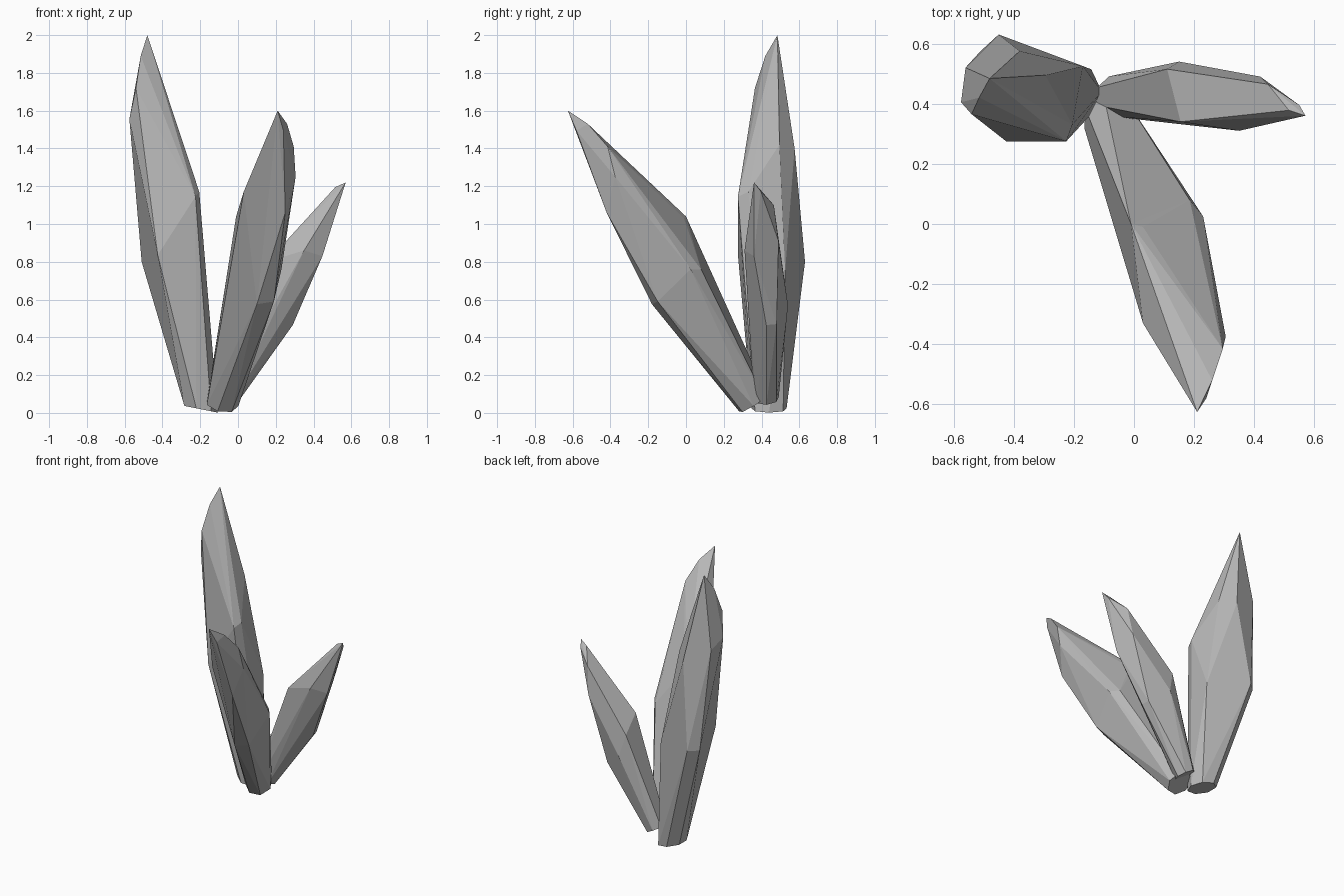
import bpy, bmesh
from math import radians, cos, sin, tau
from mathutils import Vector

if "Cube" in bpy.data.objects:
    bpy.data.objects.remove(bpy.data.objects["Cube"])

stone = bpy.data.materials.new("dark_stone")
stone.diffuse_color = (.47, .47, .47, 1)
stone.use_nodes = True
stone.node_tree.nodes["Principled BSDF"].inputs["Base Color"].default_value = stone.diffuse_color


def base_ring(centre, axis, radius, sides=7):
    """Small polygon at the root of a crystal, square to its axis."""
    turn = Vector((0, 0, 1)).rotation_difference(Vector(axis))
    return [Vector(centre) + turn @ Vector((radius * cos(tau * i / sides),
                                            radius * sin(tau * i / sides), 0))
            for i in range(sides)]


def crystal(name, base, shoulders, tip):
    """Cut crystal: the faceted hull around root ring, shoulder corners and tip."""
    bm = bmesh.new()
    for p in base + [Vector(s) for s in shoulders] + [Vector(tip)]:
        bm.verts.new(p)
    bmesh.ops.convex_hull(bm, input=bm.verts[:])
    loose = [v for v in bm.verts if not v.link_faces]
    bmesh.ops.delete(bm, geom=loose, context='VERTS')
    # merge nearly coplanar triangles into flat facets
    bmesh.ops.dissolve_limit(bm, angle_limit=radians(6),
                             verts=bm.verts[:], edges=bm.edges[:])
    bmesh.ops.recalc_face_normals(bm, faces=bm.faces[:])
    mesh = bpy.data.meshes.new(name)
    bm.to_mesh(mesh)
    bm.free()
    mesh.materials.append(stone)
    obj = bpy.data.objects.new(name, mesh)
    bpy.context.collection.objects.link(obj)
    return obj


# tall crystal, leaning slightly left
crystal("tall_crystal",
        base_ring((-.2, .44, .02), (.2, 0, 1), .095),
        [(-.51, .575, .80), (-.45, .63, .80), (-.17, .525, .75),
         (-.425, .275, .835), (-.225, .275, 1.145), (-.205, .33, 1.17),
         (-.295, .40, 1.43), (-.295, .495, 1.42), (-.38, .575, 1.40),
         (-.575, .405, 1.555), (-.56, .52, 1.50), (-.54, .365, 1.72),
         (-.515, .42, 1.89)],
        (-.48, .484, 2.0))

# middle crystal, leaning to the front
crystal("front_crystal",
        base_ring((-.085, .355, .05), (.30, -.97, 1.55), .088),
        [(.10, -.18, .575), (.19, -.15, .59), (.23, .025, .76),
         (.185, .08, .76), (-.01, 0, 1.04), (.03, -.01, 1.03),
         (.03, -.33, 1.17), (.11, -.22, 1.235), (.25, -.42, 1.06),
         (.305, -.375, 1.25), (.295, -.415, 1.41), (.26, -.52, 1.53),
         (.24, -.58, 1.495)],
        (.21, -.625, 1.6))

# short crystal, leaning to the right
crystal("side_crystal",
        base_ring((-.07, .425, .075), (.62, -.07, 1.15), .068),
        [(.29, .425, .465), (.28, .48, .47), (.15, .54, .57),
         (.11, .515, .72), (.155, .34, .80), (.175, .325, .60),
         (.35, .31, .86), (.447, .36, .83), (.42, .49, .91),
         (.445, .465, 1.10), (.515, .378, 1.195), (.55, .395, 1.175)],
        (.57, .36, 1.22))
